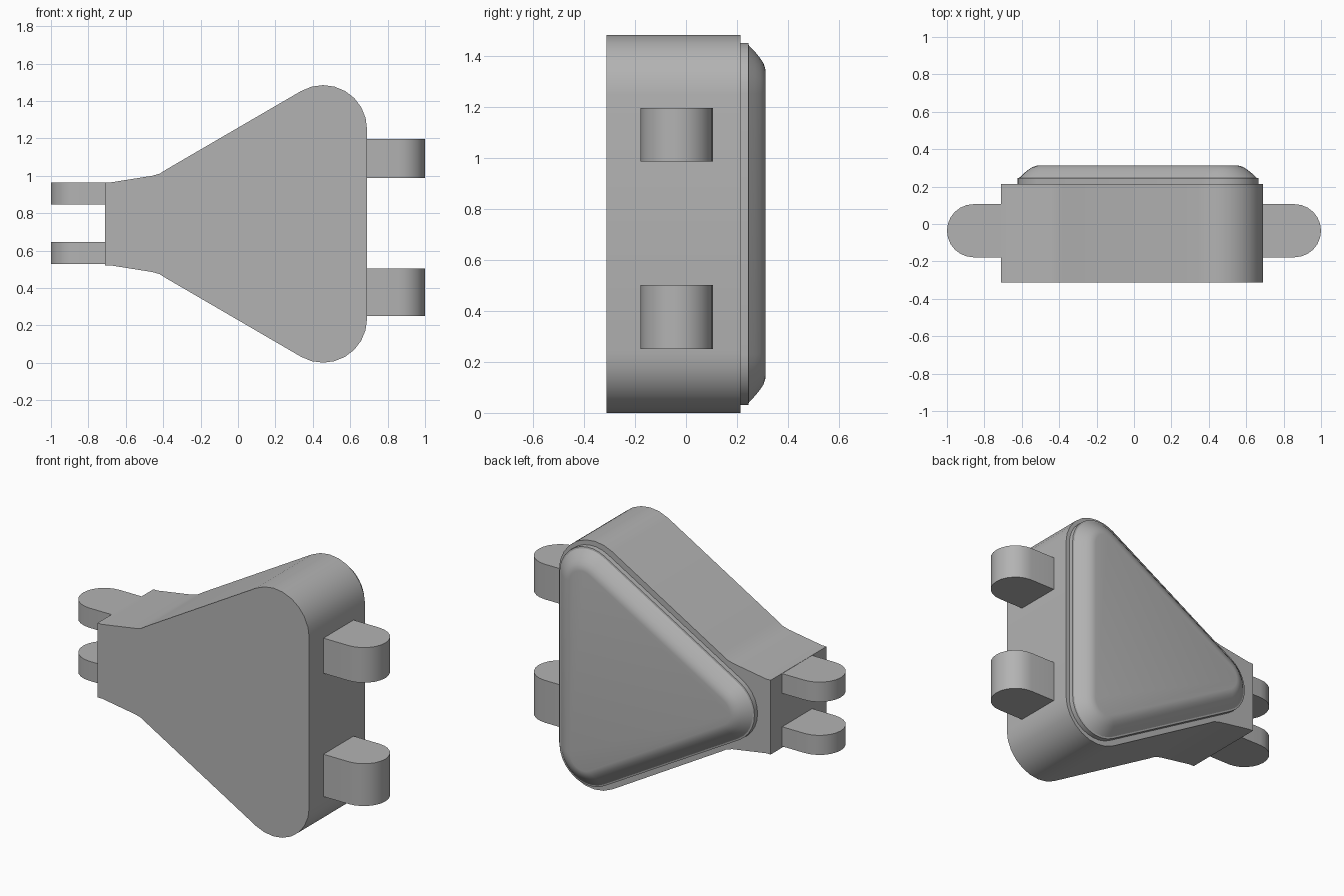
import bpy, bmesh, math

cube = bpy.data.objects.get("Cube")
if cube:
    bpy.data.objects.remove(cube)

MID = 0.7425  # height of the symmetry plane

grey = bpy.data.materials.new("plain_grey")
grey.use_nodes = True
grey.diffuse_color = (0.45, 0.45, 0.45, 1)
grey.node_tree.nodes["Principled BSDF"].inputs["Base Color"].default_value = grey.diffuse_color


def arc(cx, cy, r, start, end, steps):
    """Points on an arc, angles in degrees."""
    angles = [math.radians(start + (end - start) * i / steps) for i in range(steps + 1)]
    return [(cx + r * math.cos(a), cy + r * math.sin(a)) for a in angles]


def loft(name, rings):
    """Join equal-length rings of 3D points into a closed, capped solid."""
    bm = bmesh.new()
    loops = [[bm.verts.new(p) for p in ring] for ring in rings]
    for a, b in zip(loops, loops[1:]):
        for i in range(len(a)):
            j = (i + 1) % len(a)
            bm.faces.new((a[i], a[j], b[j], b[i]))
    bm.faces.new(loops[0])
    bm.faces.new(loops[-1])
    bmesh.ops.recalc_face_normals(bm, faces=bm.faces)
    mesh = bpy.data.meshes.new(name)
    bm.to_mesh(mesh)
    bm.free()
    mesh.materials.append(grey)
    obj = bpy.data.objects.new(name, mesh)
    bpy.context.collection.objects.link(obj)
    bpy.ops.object.select_all(action='DESELECT')
    obj.select_set(True)
    bpy.context.view_layer.objects.active = obj
    bpy.ops.object.shade_smooth_by_angle(angle=math.radians(32))
    return obj


# Body: rounded triangular slab with a neck, upper half mirrored downwards
upper = arc(0.455, 0.507, 0.235, 0, 120, 8)
upper += [(-0.38, 0.293), (-0.42, 0.268), (-0.46, 0.257), (-0.68, 0.222), (-0.71, 0.222)]
outline = upper + [(x, -z) for x, z in reversed(upper)]
loft("body", [[(x, y, MID + z) for x, z in outline] for y in (-0.313, 0.215)])


# Lid: rounded triangle, its profile rolling inwards towards the back
def triangle(r):
    return (arc(0.465, 0.512, r, 0, 120, 10) + arc(-0.424, 0, r, 120, 240, 10)
            + arc(0.465, -0.512, r, 240, 360, 10))


lid_profile = [(0.2, 0.21), (0.2, 0.245), (0.19, 0.247), (0.165, 0.271),
               (0.14, 0.291), (0.12, 0.304), (0.1, 0.311), (0.085, 0.313)]
loft("lid", [[(x, y, MID + z) for x, z in triangle(r)] for r, y in lid_profile])


# Hinge tabs: round-ended blocks on either side
def tab(name, side, root, low, high):
    shape = [(root, -0.178)] + arc(0.858, -0.036, 0.142, -90, 90, 12) + [(root, 0.106)]
    loft(name, [[(side * x, y, z) for x, y in shape] for z in (low, high)])


tab("left_lower_tab", 1, 0.68, 0.25, 0.503)
tab("left_upper_tab", 1, 0.68, 0.987, 1.197)
tab("right_lower_tab", -1, 0.70, 0.528, 0.645)
tab("right_upper_tab", -1, 0.70, 0.845, 0.963)
